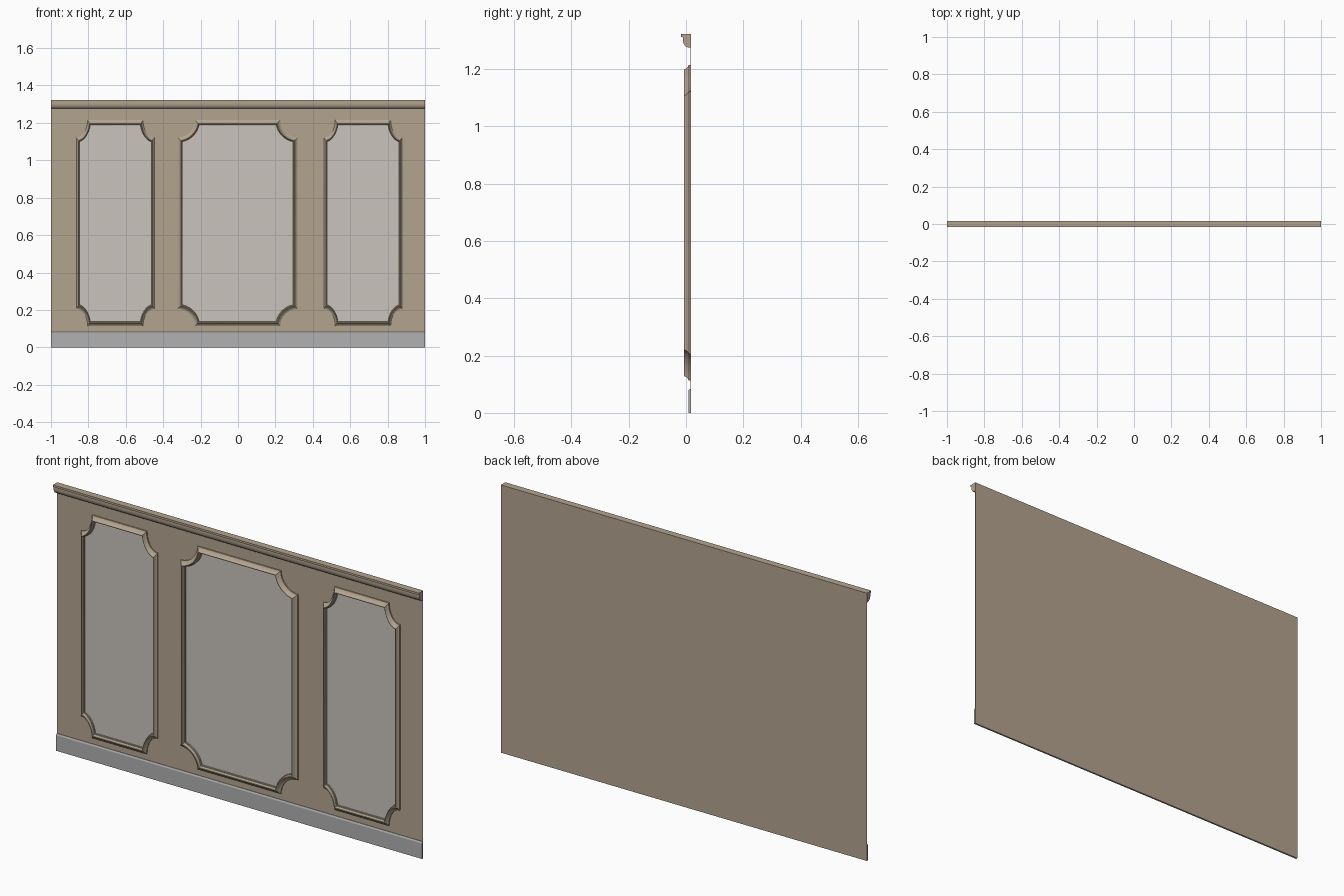
import bpy, bmesh, math

if "Cube" in bpy.data.objects:
    bpy.data.objects.remove(bpy.data.objects["Cube"])

BACK, WALL = 0.017, 0.016   # rear and front planes of the backing


def material(name, rgb):
    m = bpy.data.materials.new(name)
    m.diffuse_color = (*rgb, 1)
    m.use_nodes = True
    m.node_tree.nodes["Principled BSDF"].inputs["Base Color"].default_value = m.diffuse_color
    return m


tan = material("tan_paint", (0.45, 0.37, 0.275))
pale = material("pale_panel", (0.59, 0.555, 0.505))
grey = material("grey_base", (0.44, 0.44, 0.44))


def make(name, verts, faces, mat, smooth=False):
    me = bpy.data.meshes.new(name)
    me.from_pydata(verts, [], faces)
    bm = bmesh.new()
    bm.from_mesh(me)
    bmesh.ops.recalc_face_normals(bm, faces=bm.faces)
    bm.to_mesh(me)
    bm.free()
    me.materials.append(mat)
    if smooth:
        me.polygons.foreach_set("use_smooth", [True] * len(me.polygons))
        me.set_sharp_from_angle(angle=math.radians(30))
    ob = bpy.data.objects.new(name, me)
    bpy.context.collection.objects.link(ob)
    return ob


def extrude_x(name, profile, mat, smooth=False):
    """Sweep a closed (y, z) profile from x = -1 to x = 1."""
    n = len(profile)
    verts = [(x, y, z) for x in (-1, 1) for y, z in profile]
    faces = [(i, (i + 1) % n, n + (i + 1) % n, n + i) for i in range(n)]
    faces += [tuple(range(n)), tuple(range(n, 2 * n))]
    return make(name, verts, faces, mat, smooth)


# Backing wall
extrude_x("wall", [(BACK, 0), (WALL, 0), (WALL, 1.323), (BACK, 1.323)], tan)

# Baseboard with a chamfered top
extrude_x("baseboard", [(WALL, 0), (0.008, 0), (0.008, 0.076), (0.0095, 0.08),
                        (0.013, 0.083), (WALL, 0.083)], grey)

# Chair rail: flat lip over a quarter round
rail = [(WALL, 1.323), (-0.017, 1.323), (-0.017, 1.313), (-0.011, 1.311)]
for i in range(9):
    a = math.pi / 2 * i / 8
    rail.append((0.009 - 0.02 * math.cos(a), 1.303 - 0.027 * math.sin(a)))
rail.append((WALL, 1.276))
extrude_x("chair_rail", rail, tan, True)

# Notched panels: outline inset by d, arcs centred on the corners
W, Z0, Z1, R, SEG = 0.642, 0.113, 1.215, 0.093, 8


def outline(d):
    pts = []
    a0 = math.asin(d / (R + d))
    for sx, sz in ((1, 1), (-1, 1), (-1, -1), (1, -1)):
        arc = []
        for i in range(SEG + 1):
            a = a0 + (math.pi / 2 - 2 * a0) * i / SEG
            arc.append((sx * (W / 2 - (R + d) * math.sin(a)),
                        (Z0 + Z1) / 2 + sz * ((Z1 - Z0) / 2 - (R + d) * math.cos(a))))
        pts += arc if sx * sz > 0 else arc[::-1]
    return pts


# Moulding section as (inset, y)
SECTION = [(0, WALL), (0, 0.010), (0.004, 0.008), (0.009, 0.005), (0.012, 0.001),
           (0.015, -0.005), (0.018, -0.007), (0.021, -0.006), (0.023, -0.001),
           (0.0245, 0.007), (0.028, 0.008), (0.028, WALL)]

for side, cx, sx in (("left", -0.656, 0.65), ("centre", -0.002, 1), ("right", 0.668, 0.65)):
    # Moulding ring
    verts = [(cx + sx * x, y, z) for d, y in SECTION for x, z in outline(d)]
    n, m = 4 * (SEG + 1), len(SECTION)
    faces = [(k * n + i, k * n + (i + 1) % n,
              (k + 1) % m * n + (i + 1) % n, (k + 1) % m * n + i)
             for k in range(m) for i in range(n)]
    make(side + "_panel_moulding", verts, faces, tan, True)

    # Pale infill plate
    verts = [(cx + sx * x, y, z) for y in (0.0145, WALL) for x, z in outline(0.027)]
    faces = [tuple(range(n)), tuple(range(n, 2 * n))]
    faces += [(i, (i + 1) % n, n + (i + 1) % n, n + i) for i in range(n)]
    make(side + "_panel_infill", verts, faces, pale)
